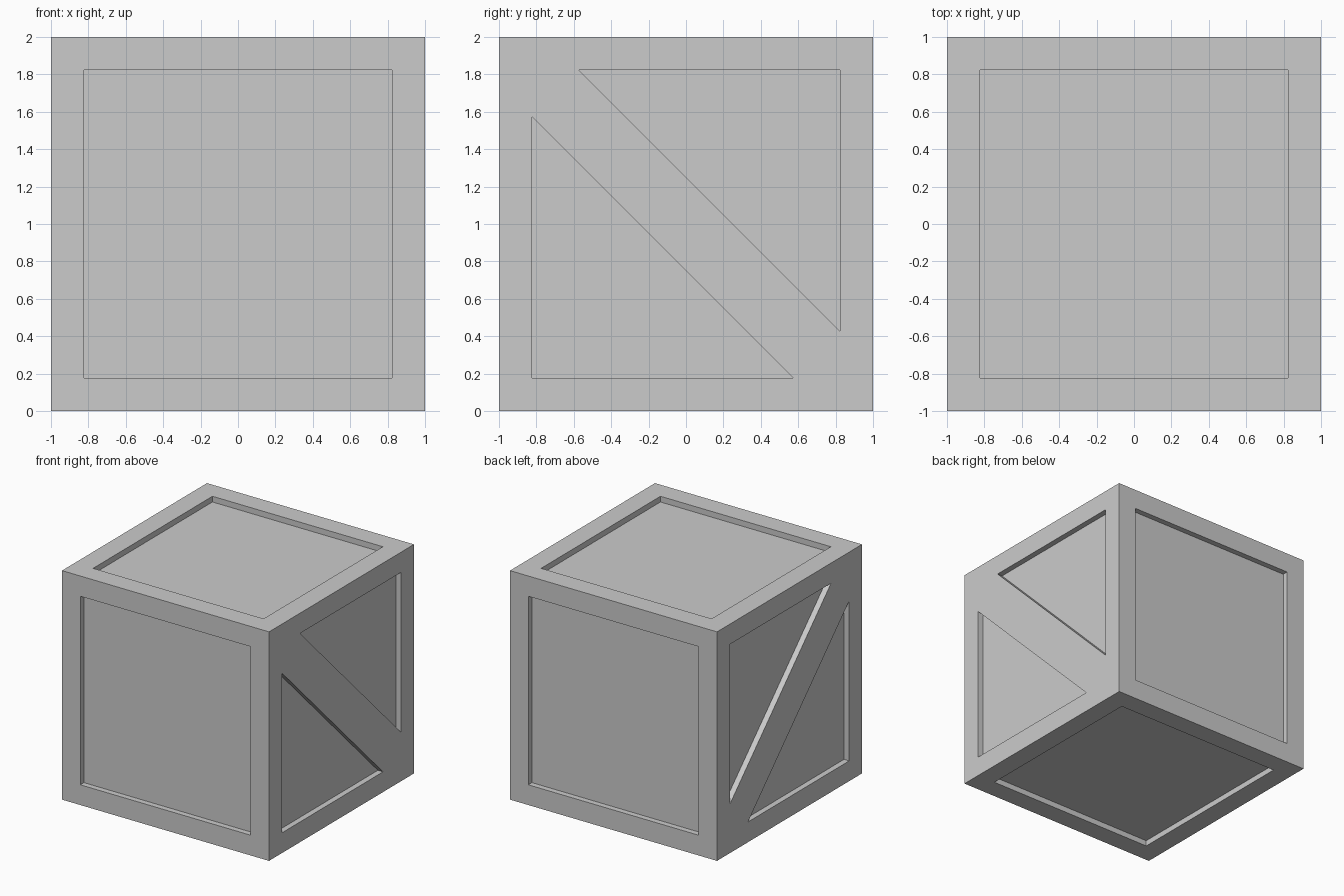
import bpy
import bmesh
from mathutils import Vector

SIZE, BORDER, DEPTH = 2.0, 0.25, 0.05

if "Cube" in bpy.data.objects:
    bpy.data.objects.remove(bpy.data.objects["Cube"], do_unlink=True)

# One plain grey for the whole crate
grey = bpy.data.materials.new("plain_grey")
grey.use_nodes = True
colour = (0.6, 0.6, 0.6, 1.0)
grey.diffuse_color = colour
grey.node_tree.nodes["Principled BSDF"].inputs["Base Color"].default_value = colour

# Solid block with a border framed on every face
bm = bmesh.new()
bmesh.ops.create_cube(bm, size=SIZE)
panels = list(bm.faces)
bmesh.ops.inset_individual(bm, faces=panels, thickness=BORDER, depth=0)

# Diagonal brace across the left and right panels, from front top to back bottom
recesses = [f for f in panels if abs(f.normal.x) < 0.5]
for side in [f for f in panels if abs(f.normal.x) > 0.5]:
    pieces = [side]
    for offset in (-BORDER / 2, BORDER / 2):
        geom = pieces + list({e for f in pieces for e in f.edges})
        geom += list({v for f in pieces for v in f.verts})
        cut = bmesh.ops.bisect_plane(bm, geom=geom, plane_co=Vector((0, offset, offset)),
                                     plane_no=Vector((0, 1, 1)).normalized())
        pieces = [g for g in cut["geom"] if isinstance(g, bmesh.types.BMFace)]
    for f in pieces:
        centre = f.calc_center_median()
        if abs(centre.y + centre.z) > BORDER:
            recesses.append(f)

# Sink the panels straight in
bm.normal_update()
bmesh.ops.inset_individual(bm, faces=recesses, thickness=0, depth=-DEPTH)
bmesh.ops.translate(bm, verts=bm.verts, vec=(0, 0, SIZE / 2))
bmesh.ops.recalc_face_normals(bm, faces=bm.faces)

mesh = bpy.data.meshes.new("crate")
bm.to_mesh(mesh)
bm.free()
mesh.materials.append(grey)
crate = bpy.data.objects.new("crate", mesh)
bpy.context.collection.objects.link(crate)
